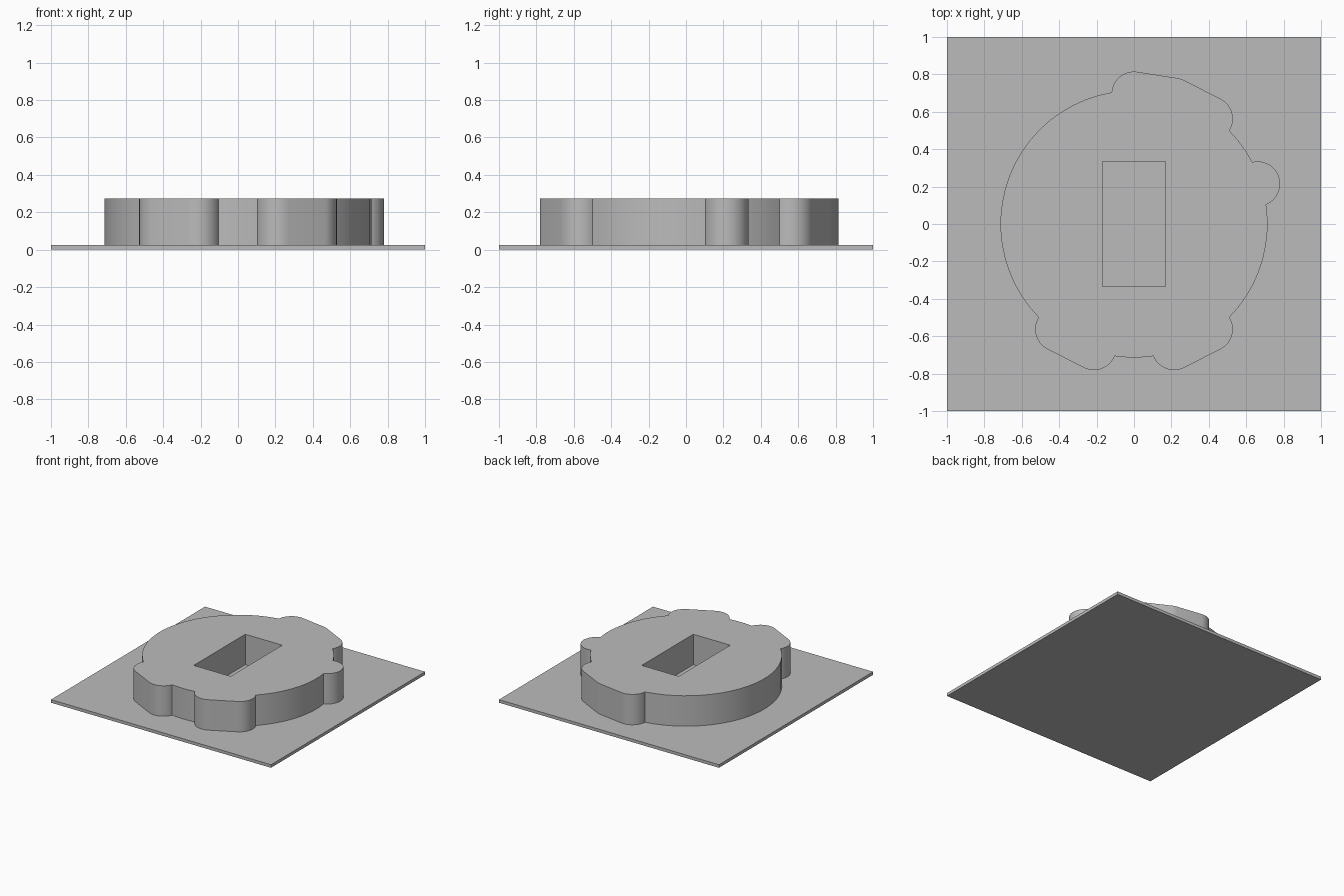
import bpy
import bmesh
from math import acos, cos, degrees, radians, sin

cube = bpy.data.objects.get("Cube")
if cube:
    bpy.data.objects.remove(cube, do_unlink=True)

grey = bpy.data.materials.new("plain grey")
grey.use_nodes = True
grey.diffuse_color = (0.5, 0.5, 0.5, 1)
grey.node_tree.nodes["Principled BSDF"].inputs["Base Color"].default_value = (0.5, 0.5, 0.5, 1)

BASE_TOP, TOP = 0.025, 0.275
DISC, RING, BUMP = 0.714, 0.695, 0.12   # disc radius, bump centre radius, bump radius
STEP = 18                               # degrees between neighbouring bumps


def arc(centre, radius, start, end, step):
    """Points along an arc, angles in degrees."""
    n = max(1, round((end - start) / step))
    angles = [radians(start + (end - start) * i / n) for i in range(n + 1)]
    return [(centre[0] + radius * cos(a), centre[1] + radius * sin(a)) for a in angles]


def cam_outline(groups):
    """Disc outline with rounded bumps; neighbours in a group join by straight flanks."""
    notch = degrees(acos((RING**2 + DISC**2 - BUMP**2) / (2 * RING * DISC)))
    spread = degrees(acos((DISC**2 - RING**2 - BUMP**2) / (2 * RING * BUMP)))
    points = []
    for i, (first, last) in enumerate(groups):
        for c in range(first, last + 1, STEP):
            centre = (RING * cos(radians(c)), RING * sin(radians(c)))
            start = c - (spread if c == first else STEP / 2)
            end = c + (spread if c == last else STEP / 2)
            points += arc(centre, BUMP, start, end, 9)
        following = groups[(i + 1) % len(groups)][0]
        if following < last:
            following += 360
        points += arc((0, 0), DISC, last + notch, following - notch, 6)[1:-1]
    return points


def slab(name, loops, bottom, top):
    """Extruded flat shape; loops after the first are holes."""
    bm = bmesh.new()
    edges = []
    for loop in loops:
        verts = [bm.verts.new((x, y, bottom)) for x, y in loop]
        edges += [bm.edges.new((v, verts[i - 1])) for i, v in enumerate(verts)]
    bmesh.ops.triangle_fill(bm, edges=edges, use_beauty=True, normal=(0, 0, 1))
    grown = bmesh.ops.extrude_face_region(bm, geom=bm.faces[:])["geom"]
    raised = [g for g in grown if isinstance(g, bmesh.types.BMVert)]
    bmesh.ops.translate(bm, verts=raised, vec=(0, 0, top - bottom))
    bmesh.ops.recalc_face_normals(bm, faces=bm.faces[:])
    mesh = bpy.data.meshes.new(name)
    bm.to_mesh(mesh)
    bm.free()
    mesh.materials.append(grey)
    obj = bpy.data.objects.new(name, mesh)
    bpy.context.collection.objects.link(obj)
    bpy.ops.object.select_all(action="DESELECT")
    obj.select_set(True)
    bpy.context.view_layer.objects.active = obj
    bpy.ops.object.shade_smooth_by_angle(angle=radians(30))
    return obj


def rectangle(half_x, half_y):
    return [(half_x * sx, half_y * sy) for sx, sy in ((-1, -1), (1, -1), (1, 1), (-1, 1))]


# Square base plate
slab("base_plate", [rectangle(1, 1)], 0, BASE_TOP)

# Bumped disc with a rectangular slot
bumps = [(18, 18), (54, 90), (234, 252), (288, 306)]
slab("bumped_disc", [cam_outline(bumps), rectangle(0.168, 0.335)], BASE_TOP, TOP)
